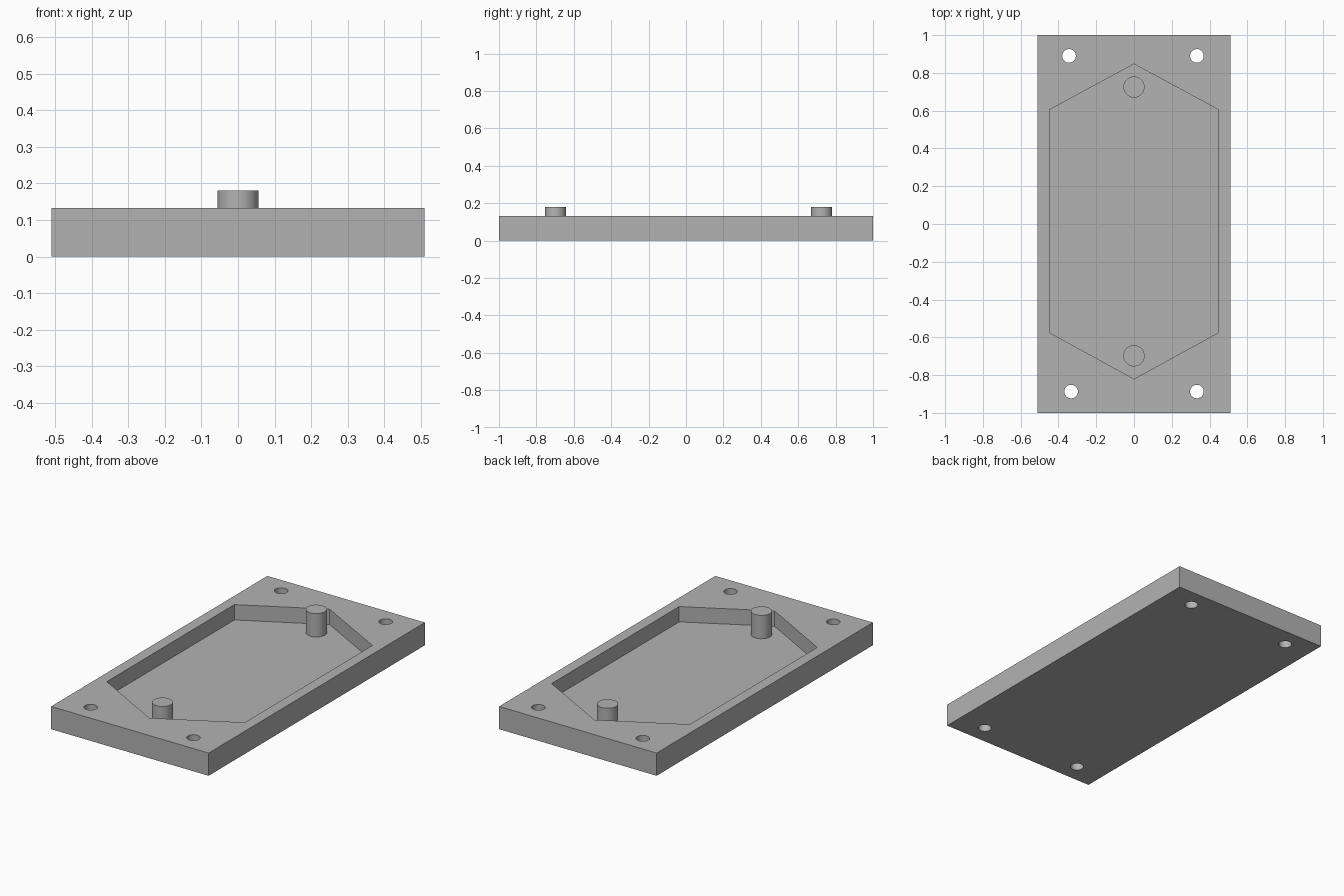
import bpy
import bmesh
import math

old = bpy.data.objects.get("Cube")
if old:
    bpy.data.objects.remove(old, do_unlink=True)

WIDTH, LENGTH, HEIGHT = 1.02, 2.0, 0.133
FLOOR, PEG_TOP = 0.043, 0.18

grey = bpy.data.materials.new("plain grey")
grey.use_nodes = True
colour = (0.45, 0.45, 0.45, 1)
grey.diffuse_color = colour
grey.node_tree.nodes["Principled BSDF"].inputs["Base Color"].default_value = colour


def prism(name, outline, bottom, top):
    """Extrude a flat outline between two heights."""
    bm = bmesh.new()
    face = bm.faces.new([bm.verts.new((x, y, bottom)) for x, y in outline])
    side = bmesh.ops.extrude_face_region(bm, geom=[face])["geom"]
    lifted = [v for v in side if isinstance(v, bmesh.types.BMVert)]
    bmesh.ops.translate(bm, verts=lifted, vec=(0, 0, top - bottom))
    bmesh.ops.recalc_face_normals(bm, faces=bm.faces)
    mesh = bpy.data.meshes.new(name)
    bm.to_mesh(mesh)
    bm.free()
    mesh.materials.append(grey)
    obj = bpy.data.objects.new(name, mesh)
    bpy.context.collection.objects.link(obj)
    return obj


def circle(x, y, radius, sides=48):
    angles = [2 * math.pi * i / sides for i in range(sides)]
    return [(x + radius * math.cos(a), y + radius * math.sin(a)) for a in angles]


def smooth(obj):
    bpy.ops.object.select_all(action="DESELECT")
    obj.select_set(True)
    bpy.context.view_layer.objects.active = obj
    bpy.ops.object.shade_smooth_by_angle(angle=math.radians(30))


def cut(target, cutter):
    """Subtract the cutter and discard it."""
    mod = target.modifiers.new(cutter.name, "BOOLEAN")
    mod.operation = "DIFFERENCE"
    mod.solver = "EXACT"
    mod.object = cutter
    cutter.hide_render = True
    bpy.context.view_layer.objects.active = target
    bpy.ops.object.modifier_apply(modifier=mod.name)
    bpy.data.objects.remove(cutter, do_unlink=True)


# Rectangular base plate
w, l = WIDTH / 2, LENGTH / 2
plate = prism("base_plate", [(-w, -l), (w, -l), (w, l), (-w, l)], 0, HEIGHT)

# Long six-sided pocket, set slightly toward the back
pocket = [(0, -0.82), (0.447, -0.575), (0.447, 0.605),
          (0, 0.847), (-0.447, 0.605), (-0.447, -0.575)]
cut(plate, prism("pocket_cutter", pocket, FLOOR, HEIGHT + 0.1))

# Four screw holes through the corners
for x, y in [(-0.344, 0.89), (0.333, 0.89), (-0.333, -0.887), (0.333, -0.887)]:
    cut(plate, prism("hole_cutter", circle(x, y, 0.036), -0.1, HEIGHT + 0.1))
smooth(plate)

# Locating pegs standing on the pocket floor
for name, y in (("front_peg", -0.698), ("back_peg", 0.725)):
    smooth(prism(name, circle(0, y, 0.056), FLOOR, PEG_TOP))
